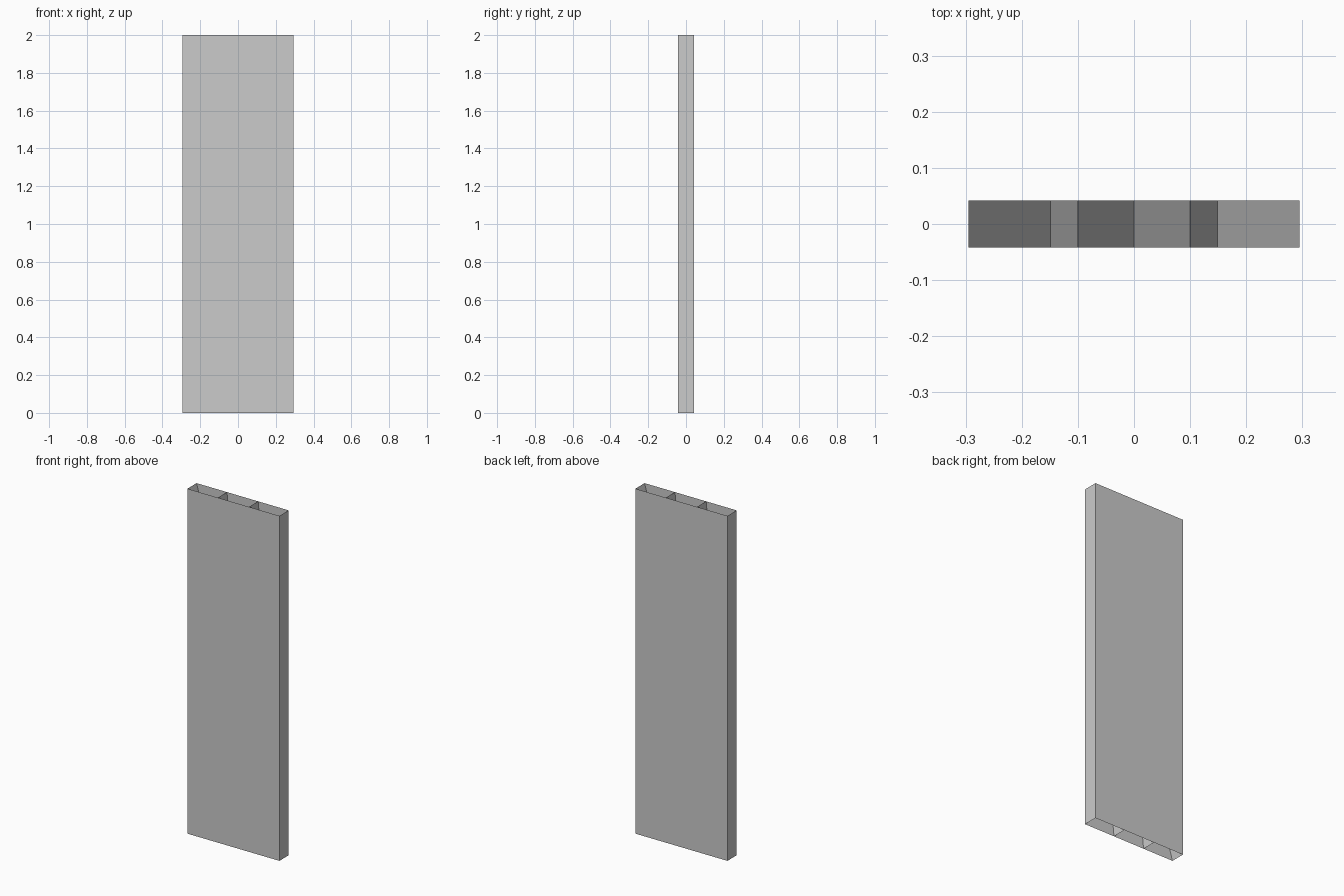
import bpy

if "Cube" in bpy.data.objects:
    bpy.data.objects.remove(bpy.data.objects["Cube"])

W, D, H = 0.295, 0.042, 2.0   # half width, half depth, height
T = 0.1                       # inner cell boundary


def make(name, verts, faces):
    mesh = bpy.data.meshes.new(name)
    mesh.from_pydata(verts, [], faces)
    obj = bpy.data.objects.new(name, mesh)
    bpy.context.collection.objects.link(obj)
    return obj


def web(name, x_top, x_bottom):
    """Thin slanted sheet running through the full depth of the panel."""
    make(name, [(x_bottom, -D, 0), (x_bottom, D, 0), (x_top, D, H), (x_top, -D, H)],
         [(0, 1, 2, 3)])


# Outer sleeve: four thin walls, open at the top and bottom
ring = [(-W, -D), (W, -D), (W, D), (-W, D)]
make("outer_sleeve",
     [(x, y, z) for z in (0, H) for x, y in ring],
     [(i, (i + 1) % 4, (i + 1) % 4 + 4, i + 4) for i in range(4)])

# Crossed webs: one pair in each of the three cells, plus one across the full width
spans = {"left": (-W, -T), "middle": (-T, T), "right": (T, W), "full": (-W, W)}
for label, (a, b) in spans.items():
    web(label + "_web_falling", a, b)
    web(label + "_web_rising", b, a)
